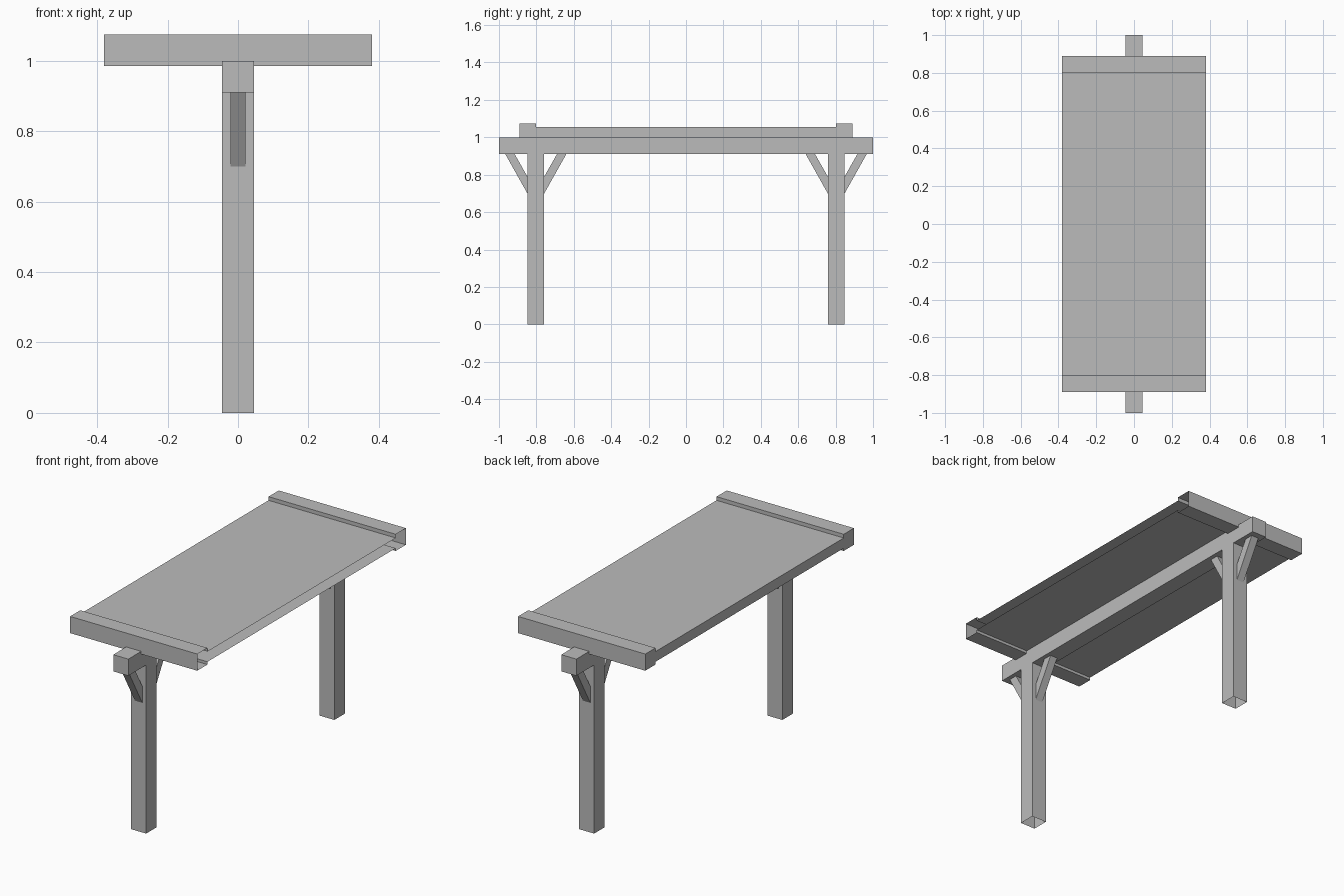
import bpy
import bmesh

cube = bpy.data.objects.get("Cube")
if cube:
    bpy.data.objects.remove(cube, do_unlink=True)

# Single plain grey material
grey = bpy.data.materials.new("plain grey")
grey.use_nodes = True
grey.diffuse_color = (0.5, 0.5, 0.5, 1)
grey.node_tree.nodes["Principled BSDF"].inputs["Base Color"].default_value = (0.5, 0.5, 0.5, 1)


def prism(name, profile, half_width, left_cap=True, right_cap=True, skip=()):
    """Extrude a (y, z) profile along x; skip lists profile edges left open."""
    bm = bmesh.new()
    left = [bm.verts.new((half_width, y, z)) for y, z in profile]
    right = [bm.verts.new((-half_width, y, z)) for y, z in profile]
    n = len(profile)
    for i in range(n):
        if i not in skip:
            j = (i + 1) % n
            bm.faces.new((left[i], right[i], right[j], left[j]))
    if left_cap:
        bm.faces.new(left)
    if right_cap:
        bm.faces.new(right[::-1])
    bm.normal_update()
    mesh = bpy.data.meshes.new(name)
    bm.to_mesh(mesh)
    bm.free()
    mesh.materials.append(grey)
    obj = bpy.data.objects.new(name, mesh)
    bpy.context.collection.objects.link(obj)
    return obj


def rectangle(y0, y1, z0, z1):
    return [(y0, z0), (y1, z0), (y1, z1), (y0, z1)]


END, INNER = 0.89, 0.803
BEAM_LOW, BEAM_TOP = 0.91, 1.0
POST_Y, HALF = 0.803, 0.045

# Top panel with raised end rails, open along its left side
half_profile = [(INNER, 1.0), (INNER, 0.985), (END, 0.985),
                (END, 1.075), (INNER, 1.075), (INNER, 1.055)]
top_profile = half_profile + [(-y, z) for y, z in reversed(half_profile)]
prism("top_panel", top_profile, 0.38, left_cap=False)

# Long beam under the panel
prism("beam", rectangle(-1, 1, BEAM_LOW, BEAM_TOP), HALF)

for side, end in ((-1, "front"), (1, "back")):
    # Post, open at the foot and under the beam
    y = side * POST_Y
    prism(end + "_post", rectangle(y - HALF, y + HALF, 0, BEAM_LOW), HALF, skip=(0, 2))

    # Pair of slanted braces from post to beam
    for direction, place in ((-1, "inner"), (1, "outer")):
        points = [(HALF, 0.70), (0.163, BEAM_LOW), (0.113, BEAM_LOW), (HALF, 0.79)]
        profile = [(side * (POST_Y + direction * d), z) for d, z in points]
        if side * direction < 0:
            profile.reverse()
        prism(f"{end}_{place}_brace", profile, 0.022)
